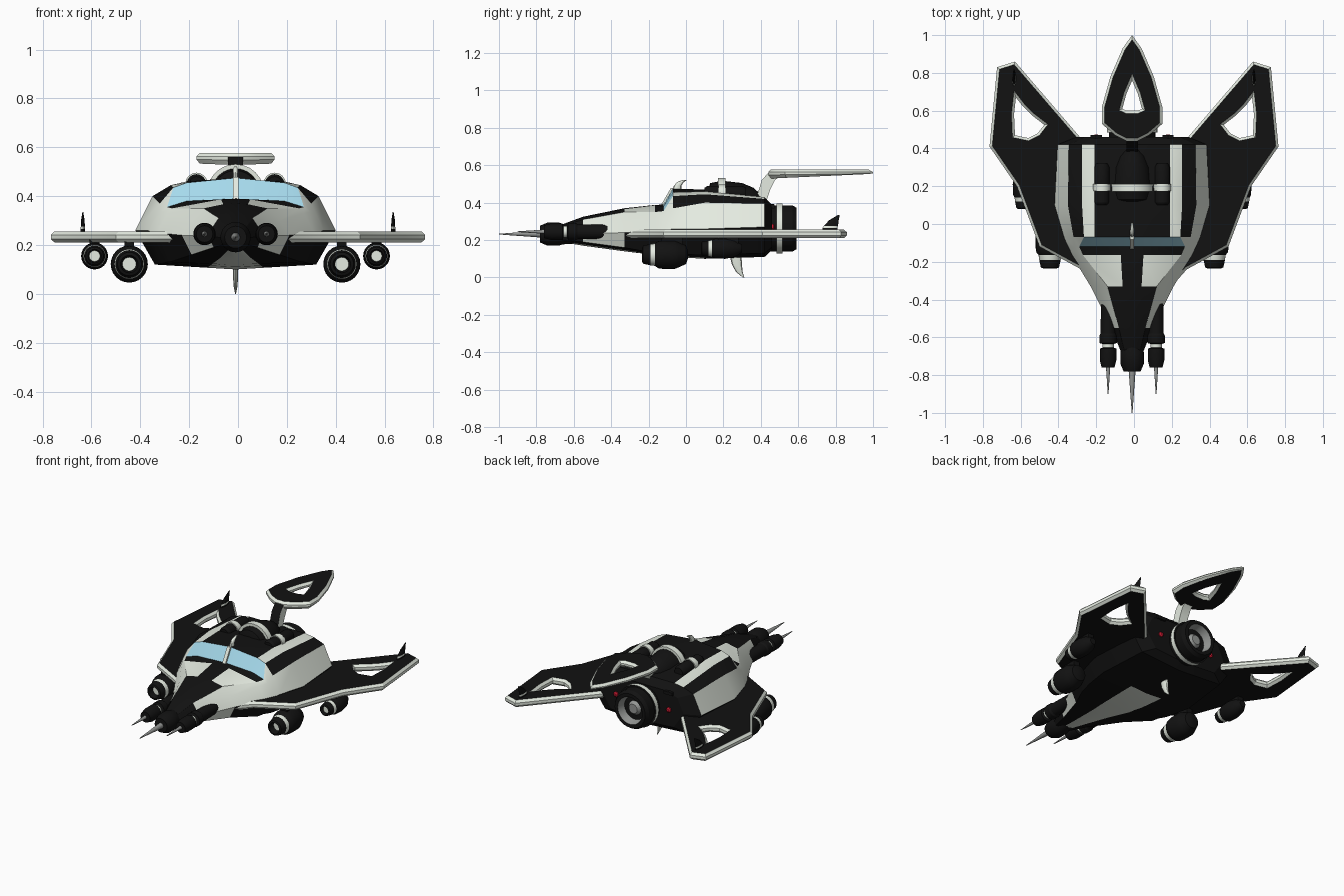
import bpy, bmesh
from math import sin, cos, pi, radians
from mathutils import Vector

if "Cube" in bpy.data.objects:
    bpy.data.objects.remove(bpy.data.objects["Cube"])

X0 = -0.01  # the fuselage sits slightly left of the wings' centre


def mat(name, col):
    m = bpy.data.materials.new(name)
    m.diffuse_color = (*col, 1)
    m.use_nodes = True
    m.node_tree.nodes["Principled BSDF"].inputs["Base Color"].default_value = m.diffuse_color
    return m


MATS = [mat("black_paint", (0.006, 0.006, 0.006)), mat("cream_paint", (0.78, 0.83, 0.75)),
        mat("window_blue", (0.38, 0.70, 0.84)), mat("metal_grey", (0.3, 0.31, 0.3)),
        mat("red_light", (0.6, 0.01, 0.03))]
K, C, G, M, R = range(5)
CODE = {"K": K, "C": C, "G": G, "M": M, "R": R}


def finish(name, bm, angle=30):
    bmesh.ops.recalc_face_normals(bm, faces=bm.faces)
    me = bpy.data.meshes.new(name)
    bm.to_mesh(me)
    bm.free()
    for m in MATS:
        me.materials.append(m)
    ob = bpy.data.objects.new(name, me)
    bpy.context.collection.objects.link(ob)
    bpy.ops.object.select_all(action='DESELECT')
    ob.select_set(True)
    bpy.context.view_layer.objects.active = ob
    bpy.ops.object.shade_smooth_by_angle(angle=radians(angle))
    return ob


def loft(name, rings, pick, angle=30):
    """Skin closed rings; pick(i, j) gives the material of each face."""
    bm = bmesh.new()
    vs = [[bm.verts.new(p) for p in r] for r in rings]
    n = len(rings[0])
    for i in range(len(vs) - 1):
        for j in range(n):
            k = (j + 1) % n
            bm.faces.new((vs[i][j], vs[i][k], vs[i + 1][k], vs[i + 1][j])).material_index = pick(i, j)
    bm.faces.new(vs[0]).material_index = pick(0, 0)
    bm.faces.new(vs[-1]).material_index = pick(len(vs) - 2, 0)
    return finish(name, bm, angle)


def lathe(name, x, z, prof, cols, n=24):
    """Turn (y, radius) points about an axis along y; cols has a letter per segment."""
    rings = [[(x + r * cos(2 * pi * a / n), y, z + r * sin(2 * pi * a / n)) for a in range(n)]
             for y, r in prof]
    return loft(name, rings, lambda i, j: CODE[cols[i]])


def blade(name, x, path, cols, n=10):
    """Upright tapering blade through (y, z, half width x, half depth y)."""
    rings = [[(x + w * cos(2 * pi * (a + .5) / n), y + d * sin(2 * pi * (a + .5) / n), z)
              for a in range(n)] for y, z, w, d in path]
    return loft(name, rings, lambda i, j: CODE[cols[i]])


def box(name, lo, hi, m):
    rings = [[(lo[0], y, lo[2]), (hi[0], y, lo[2]), (hi[0], y, hi[2]), (lo[0], y, hi[2])]
             for y in (lo[1], hi[1])]
    return loft(name, rings, lambda i, j: m)


def plate(name, loops, z, bevel, extrude, taper=None, both=False):
    """Chamfered plate with a hole: black faces, cream rim."""
    cu = bpy.data.curves.new(name + "_outline", 'CURVE')
    cu.dimensions, cu.fill_mode = '2D', 'BOTH'
    cu.extrude, cu.bevel_depth, cu.bevel_resolution, cu.offset = extrude, bevel, 0, -bevel
    for pts in loops:
        sp = cu.splines.new('POLY')
        sp.points.add(len(pts) - 1)
        sp.use_cyclic_u = True
        for p, (px, py) in zip(sp.points, pts):
            p.co = (px, py, 0, 1)
    tmp = bpy.data.objects.new(name + "_tmp", cu)
    bpy.context.collection.objects.link(tmp)
    me = bpy.data.meshes.new_from_object(tmp.evaluated_get(bpy.context.evaluated_depsgraph_get()))
    bpy.data.objects.remove(tmp)
    bm = bmesh.new()
    bm.from_mesh(me)
    bmesh.ops.remove_doubles(bm, verts=bm.verts, dist=1e-5)
    bmesh.ops.recalc_face_normals(bm, faces=bm.faces)
    for f in bm.faces:
        f.material_index = K if abs(f.normal.z) > .9 else C
    for v in bm.verts:
        v.co.z = v.co.z * (taper(v.co.y) if taper and v.co.z < 0 else 1) + z
    if both:  # mirrored twin
        d = bmesh.ops.duplicate(bm, geom=bm.verts[:] + bm.edges[:] + bm.faces[:])
        for g in d["geom"]:
            if isinstance(g, bmesh.types.BMVert):
                g.co.x *= -1
    return finish(name, bm, 20)


# Fuselage: y, roof z, then stripe, stripe, shoulder, base and chine points, keel z
ST = [(.42, .43, .2, .43, .265, .42, .335, .395, .395, .27, .30, .13, .11),
      (.10, .47, .2, .46, .265, .445, .34, .40, .41, .26, .33, .12, .10),
      (-.07, .475, .2, .455, .255, .435, .31, .37, .36, .26, .30, .125, .11),
      (-.12, .39, .2, .38, .28, .355, .305, .335, .34, .25, .28, .13, .115),
      (-.165, .388, .06, .387, .26, .35, .28, .33, .32, .25, .27, .13, .12),
      (-.33, .37, .05, .367, .13, .35, .18, .30, .22, .24, .18, .16, .14),
      (-.55, .325, .03, .322, .07, .31, .09, .28, .11, .235, .09, .19, .17),
      (-.70, .27, .02, .268, .035, .262, .045, .25, .05, .23, .04, .205, .195)]
PAINT = ["KKKKKKK", "KCKCKKK", "KCKCKKC", "GGCCKKC", "KKCCKKC", "KCCCKKC", "KKCCCKC", "KKKKKKC"]
rings = []
for s in ST:
    side = [Vector((s[i], s[0], s[i + 1])) for i in range(2, 12, 2)]
    top, keel = Vector((0, s[0], s[1])), Vector((0, s[0], s[12]))
    side.append(keel.lerp(side[-1], .35))
    ring = [top] + side + [keel] + [Vector((-p.x, p.y, p.z)) for p in reversed(side)]
    rings.append([p + Vector((X0, 0, 0)) for p in ring])
rings.insert(0, [Vector((p.x * .75, .46, .26 + (p.z - .26) * .75)) for p in rings[0]])
n_half = 7
loft("fuselage", rings, lambda i, j: CODE[PAINT[i][j if j < n_half else 13 - j]], 22)
blade("windshield_pillar", X0, [(-.128, .385, .016, .01), (-.074, .478, .016, .01)], "C", 4)

# Wings with curved cut-outs
plate("wings", [[(.12, -.42), (.28, -.24), (.50, -.12), (.62, .20), (.765, .41), (.725, .83),
                 (.63, .86), (.2, .36)],
                [(.625, .67), (.635, .58), (.63, .47), (.56, .455), (.51, .48), (.475, .525),
                 (.54, .575), (.59, .625)]], .233, .014, .009, both=True)

# Raised tail plane and its curved stem
tail = [(.0, 1.0), (.05, .93), (.115, .78), (.16, .62), (.16, .53), (.09, .47), (.03, .44)]
hole = [(0, .76), (.03, .69), (.052, .61), (.03, .6)]
full = lambda h: [(X0 + x, y) for x, y in h] + [(X0 - x, y) for x, y in reversed(h) if x]
plate("tail_plane", [full(tail), full(hole)], .557, .014, .006,
      lambda y: max(.1, 1.4 - 2.3 * (y - .45)))
stem = [(.37, .43, .41), (.39, .45, .47), (.405, .475, .52), (.44, .53, .56)]
loft("tail_stem", [[(X0 - .03, a, z), (X0 + .03, a, z), (X0 + .03, b, z), (X0 - .03, b, z)]
                   for a, b, z in stem], lambda i, j: K if j == 0 else C)

# Main rear engine
lathe("main_engine", X0, .262,
      [(.38, .11), (.42, .123), (.485, .123), (.485, .134), (.515, .134), (.515, .123), (.57, .123),
       (.592, .11), (.592, .088), (.54, .075), (.54, .045), (.56, .03), (.56, .004)], "KKKCKKKKMKMM", 32)

# Nose cannon and roof turret
lathe("nose_cannon", X0, .232,
      [(-1, .002), (-.78, .018), (-.78, .045), (-.74, .062), (-.68, .062), (-.66, .055), (-.58, .05)],
      "MKKKKK")
lathe("roof_turret", X0, .415,
      [(.12, .06), (.13, .09), (.172, .098), (.172, .116), (.212, .116), (.212, .1), (.30, .09),
       (.36, .065), (.41, .02)], "KKCCCKKK")
blade("roof_horn", X0, [(-.05, .46, .012, .025), (-.045, .49, .011, .02), (-.03, .51, .01, .018),
                        (-.005, .522, .006, .012)], "CCC")
blade("belly_fin", X0, [(.265, .12, .012, .032), (.272, .07, .011, .027), (.285, .03, .008, .018),
                        (.308, 0, .002, .004)], "CCC")

for s, side in ((1, "right"), (-1, "left")):
    X = lambda x: X0 + s * x
    # Front guns
    lathe(side + "_gun", X(.127), .245,
          [(-.9, .002), (-.76, .011), (-.76, .034), (-.72, .044), (-.66, .044), (-.655, .03),
           (-.635, .03), (-.63, .046), (-.59, .046), (-.58, .04), (-.42, .038)], "MKKKKCKKKK")
    # Under-wing engines with pylons
    lathe(side + "_big_pod", X(.435), .122,
          [(-.2, .004), (-.2, .028), (-.235, .036), (-.23, .048), (-.19, .057), (-.165, .06),
           (-.15, .072), (-.125, .076), (-.06, .076), (-.04, .068), (.0, .05), (.01, .02)], "CKKKCKKKKKK")
    lathe(side + "_small_pod", X(.577), .155,
          [(.1, .003), (.1, .022), (.08, .028), (.085, .036), (.12, .043), (.14, .045), (.155, .053),
           (.21, .055), (.26, .045), (.30, .02)], "CKKKCKKKK")
    for part, x, y, z in (("big", .435, -.1, .17), ("small", .577, .2, .18)):
        box(f"{side}_{part}_pylon", (X(x) - .02, y - .03, z), (X(x) + .02, y + .08, .23), K)
    # Roof jets with cream bands
    lathe(side + "_roof_jet", X(.16), .45,
          [(.1, .03), (.115, .04), (.175, .04), (.175, .046), (.212, .046), (.212, .04), (.30, .04),
           (.32, .03)], "KKCCCKK", 16)
    # Exhaust pipes and tail lights
    lathe(side + "_pipe", X(.19), .38, [(.38, .012), (.47, .012)], "K", 8)
    box(side + "_pipe_cap", (X(.19) - .03, .455, .37), (X(.19) + .03, .472, .39), K)
    lathe(side + "_tail_light", X(.19), .27, [(.44, .016), (.468, .016), (.474, .008)], "RR", 12)
    # Upright wing fins with a cream stripe
    blade(side + "_wing_fin", s * .635, [(.77, .235, .01, .045), (.77, .265, .01, .04),
                                         (.775, .275, .009, .038), (.79, .305, .007, .026),
                                         (.818, .335, .002, .004)], "KCKK")
